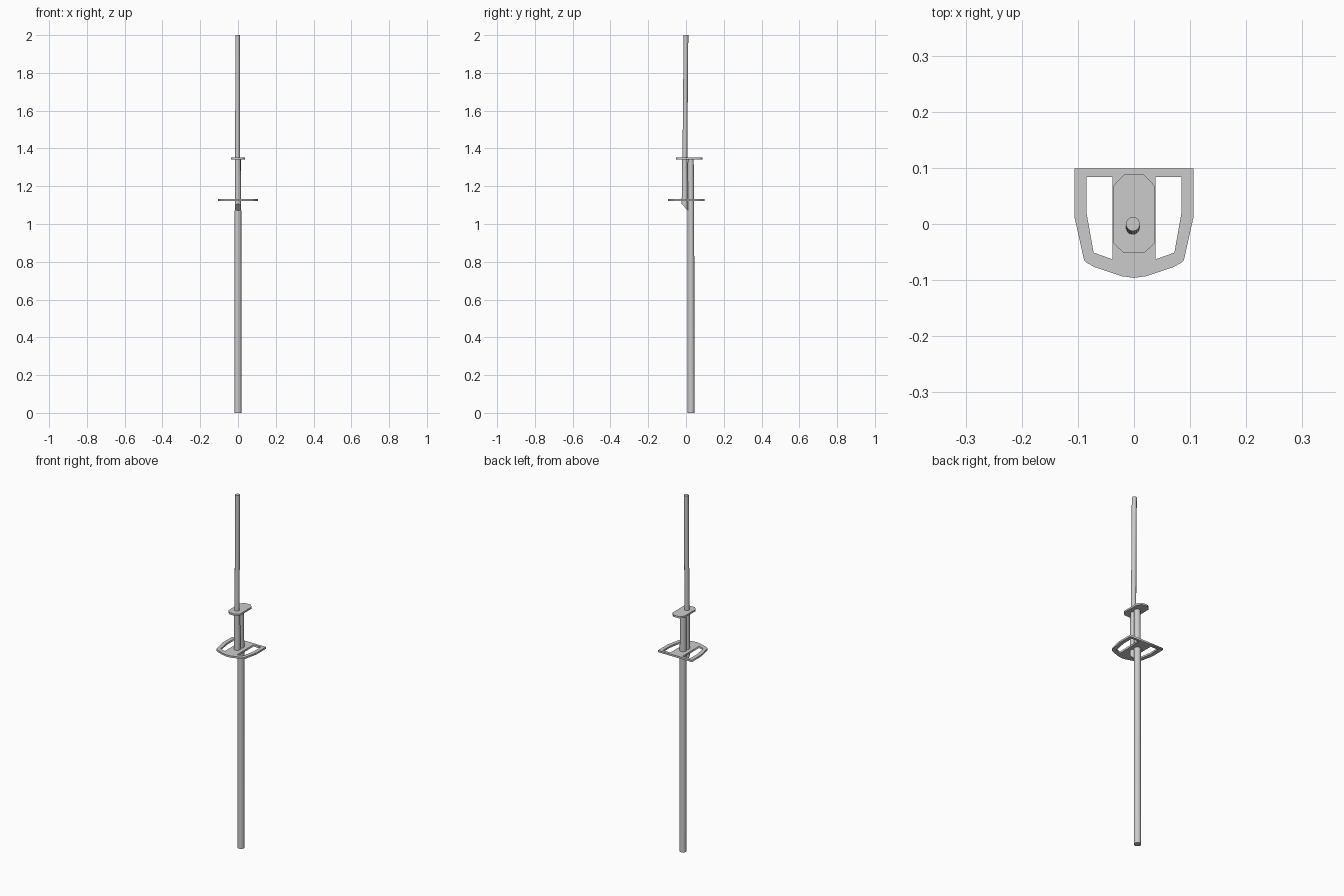
import bpy, bmesh, math

if "Cube" in bpy.data.objects:
    bpy.data.objects.remove(bpy.data.objects["Cube"])


def rod(name, rings, slant=0.0, sides=16):
    """Round rod lofted through (x, y, z, radius) rings; slant tilts the first cut."""
    bm = bmesh.new()
    loops = []
    for i, (x, y, z, r) in enumerate(rings):
        loop = []
        for k in range(sides):
            a = 2 * math.pi * (k + 0.5) / sides
            dy = r * math.sin(a)
            dz = -slant * dy / r if i == 0 else 0
            loop.append(bm.verts.new((x + r * math.cos(a), y + dy, z + dz)))
        loops.append(loop)
    for lo, hi in zip(loops, loops[1:]):
        for k in range(sides):
            n = (k + 1) % sides
            bm.faces.new((lo[k], lo[n], hi[n], hi[k]))
    bm.faces.new(loops[0][::-1])
    bm.faces.new(loops[-1])
    mesh = bpy.data.meshes.new(name)
    bm.to_mesh(mesh)
    bm.free()
    finish(name, mesh).select_set(True)
    bpy.ops.object.shade_smooth_by_angle(angle=math.radians(35))


def finish(name, data):
    obj = bpy.data.objects.new(name, data)
    bpy.context.collection.objects.link(obj)
    bpy.ops.object.select_all(action='DESELECT')
    bpy.context.view_layer.objects.active = obj
    return obj


def plate(name, outlines, z, thickness):
    """Flat plate from an outer outline followed by hole outlines."""
    curve = bpy.data.curves.new(name, 'CURVE')
    curve.dimensions = '2D'
    curve.fill_mode = 'BOTH'
    curve.extrude = thickness / 2
    for pts in outlines:
        s = curve.splines.new('POLY')
        s.points.add(len(pts) - 1)
        for p, (x, y) in zip(s.points, pts):
            p.co = (x, y, 0, 1)
        s.use_cyclic_u = True
    obj = finish(name, curve)
    obj.location.z = z
    obj.select_set(True)
    bpy.ops.object.convert(target='MESH')


def mirrored(half):
    return half + [(-x, y) for x, y in reversed(half) if x > 0]


# Foot plate with two side openings
outer = mirrored([(0, -0.096), (0.022, -0.093), (0.07, -0.077), (0.086, -0.068),
                  (0.089, -0.064), (0.106, 0.012), (0.106, 0.099)])
hole = [(0.038, -0.063), (0.072, -0.051), (0.085, 0.022), (0.085, 0.084), (0.038, 0.084)]
plate("foot_plate", [outer, hole, [(-x, y) for x, y in hole]], 1.127, 0.01)

# Upper chamfered plate
plate("upper_plate", [mirrored([(0.018, -0.052), (0.037, -0.034),
                                (0.037, 0.068), (0.018, 0.088)])], 1.346, 0.01)

# Long lower pole, running up behind the sleeve
rod("lower_pole", [(0, 0.027, 0, 0.0185), (0, 0.026, 1.12, 0.0175), (0, 0.025, 1.346, 0.016)])

# Sleeve between the plates with a slanted lower end
rod("front_sleeve", [(0, -0.006, 1.088, 0.017), (0, -0.006, 1.20, 0.0165),
                     (-0.001, -0.007, 1.346, 0.0145)], slant=0.018)

# Thin upper pole, leaning slightly
rod("upper_pole", [(-0.002, -0.006, 1.346, 0.013), (-0.002, 0.0, 2.0, 0.0125)])
